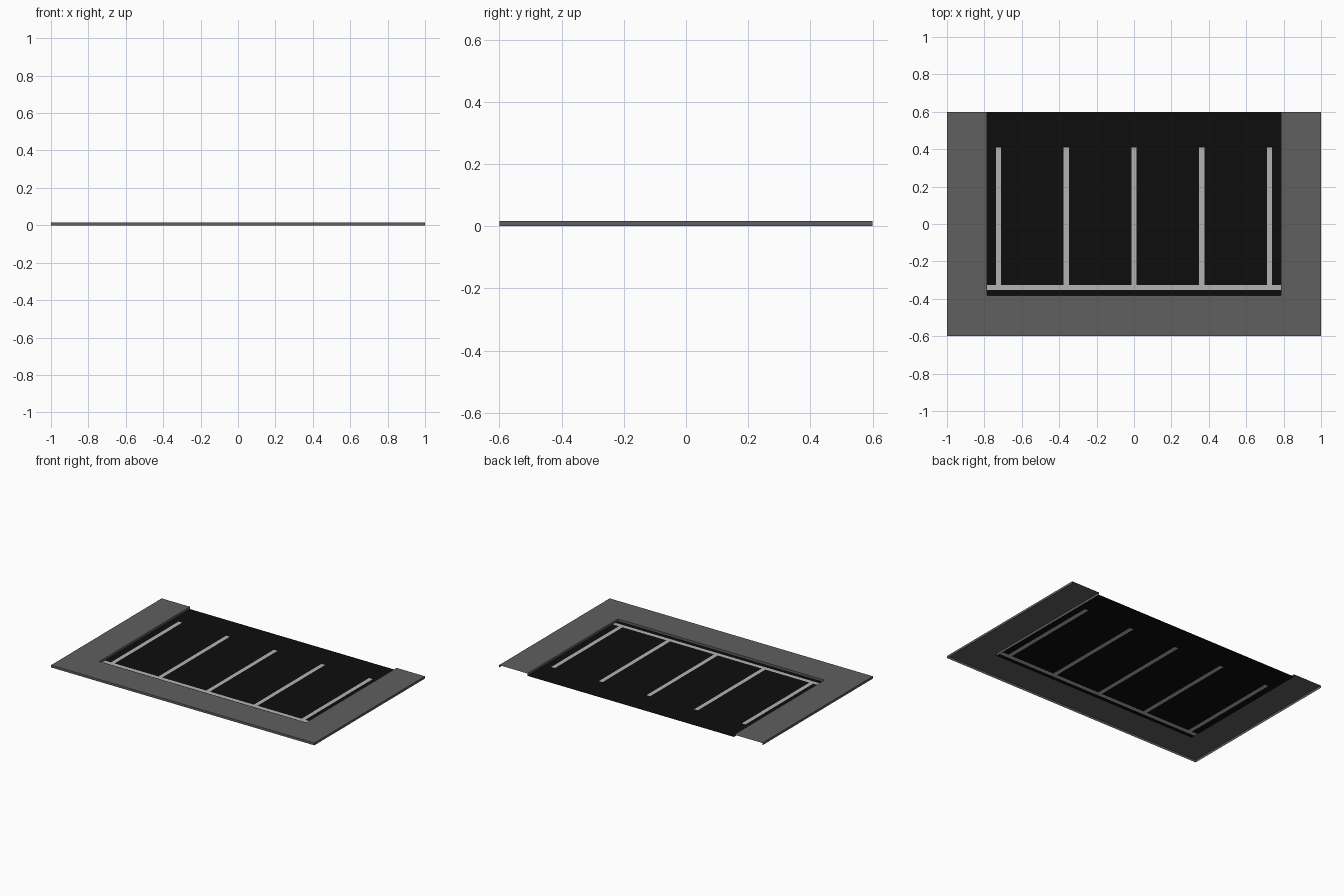
import bpy

if "Cube" in bpy.data.objects:
    bpy.data.objects.remove(bpy.data.objects["Cube"])

CURB = 0.016            # pavement height
LOT_X, LOT_Y = 0.785, -0.382
BACK = 0.6
HALF = 0.014            # half width of a painted line


def material(name, v):
    m = bpy.data.materials.new(name)
    m.diffuse_color = (v, v, v, 1)
    m.use_nodes = True
    m.node_tree.nodes["Principled BSDF"].inputs["Base Color"].default_value = m.diffuse_color
    return m


def make(name, verts, faces, mat):
    me = bpy.data.meshes.new(name)
    me.from_pydata(verts, [], faces)
    me.materials.append(mat)
    ob = bpy.data.objects.new(name, me)
    bpy.context.collection.objects.link(ob)
    return ob


def u_path(x, y, z):
    return [(x, BACK, z), (x, y, z), (-x, y, z), (-x, BACK, z)]


# Pavement: U-shaped curb shell, open underneath and at the back
rows = [u_path(1, -0.6, 0), u_path(1, -0.6, CURB),
        u_path(LOT_X, LOT_Y, CURB), u_path(LOT_X, LOT_Y, 0)]
verts = [p for row in rows for p in row]
faces = [(4 * j + k, 4 * (j + 1) + k, 4 * (j + 1) + k + 1, 4 * j + k + 1)
         for j in range(3) for k in range(3)]
make("pavement", verts, faces, material("concrete", 0.115))

# Ground sheet divided into a grid; painted lines are inlaid cells
centres = [0.362 * i for i in range(-2, 3)]
xs = [-LOT_X] + [c + s for c in centres for s in (-HALF, HALF)] + [LOT_X]
ys = [LOT_Y, -0.353, -0.325, 0.408, BACK]


def sheet(name, wanted, mat):
    verts, faces = [], []
    for i in range(len(xs) - 1):
        for j in range(len(ys) - 1):
            painted = j == 1 or (j == 2 and i % 2 == 1)
            if painted == wanted:
                n = len(verts)
                verts += [(xs[i], ys[j], 0), (xs[i + 1], ys[j], 0),
                          (xs[i + 1], ys[j + 1], 0), (xs[i], ys[j + 1], 0)]
                faces.append((n, n + 1, n + 2, n + 3))
    make(name, verts, faces, mat)


sheet("asphalt", False, material("asphalt", 0.004))
sheet("parking_lines", True, material("line_paint", 0.45))
